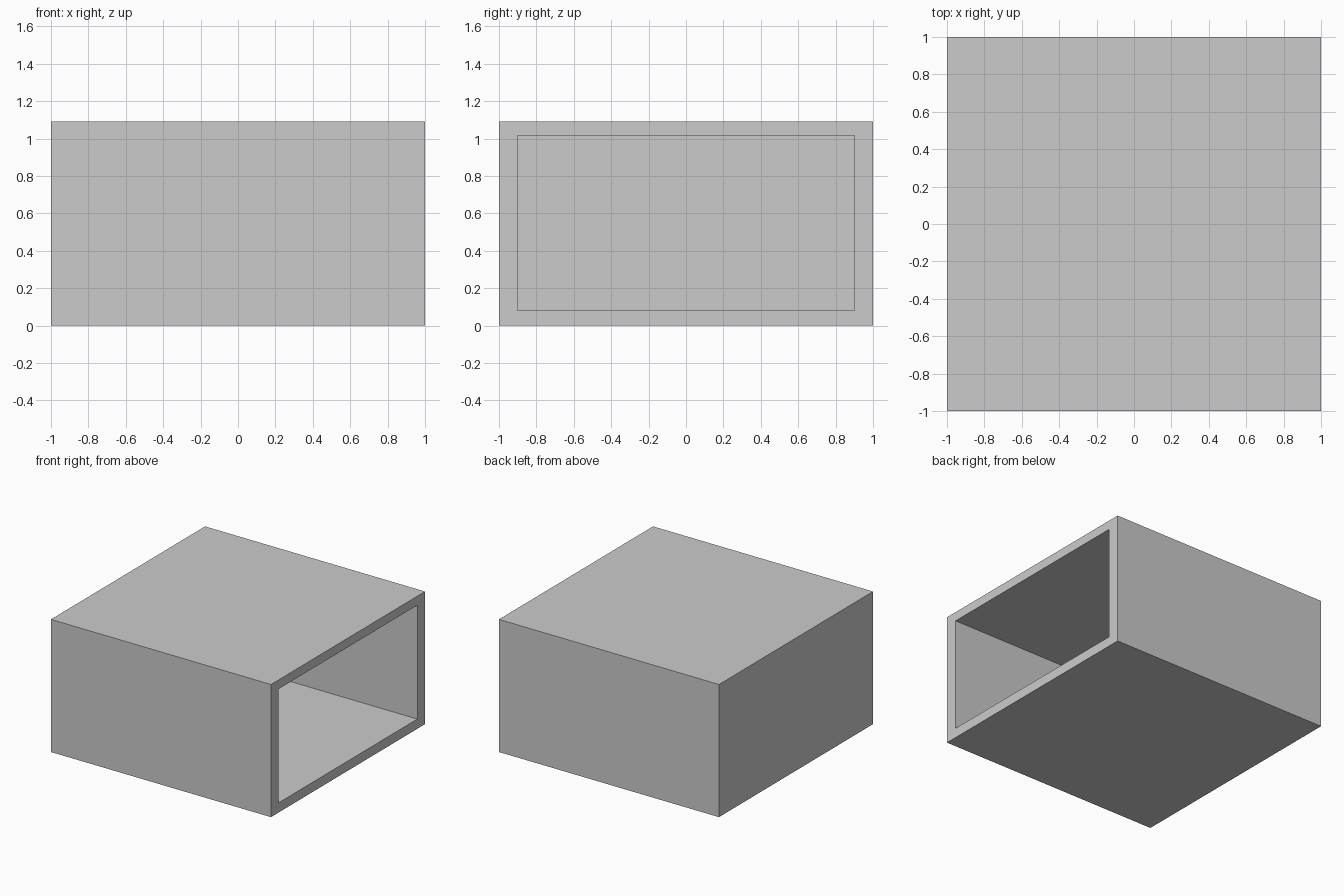
import bpy

if "Cube" in bpy.data.objects:
    bpy.data.objects.remove(bpy.data.objects["Cube"])


def panel(name, x, y, z):
    """Box spanning the given (min, max) ranges."""
    bpy.ops.mesh.primitive_cube_add(size=1, location=[(a + b) / 2 for a, b in (x, y, z)])
    obj = bpy.context.object
    obj.name = name
    obj.scale = [b - a for a, b in (x, y, z)]
    bpy.ops.object.transform_apply(location=False, rotation=False, scale=True)
    return obj


FLOOR, CEILING, TOP, WALL = 0.08, 1.015, 1.09, 0.1

# Floor and roof slabs
panel("floor", (-1, 1), (-1, 1), (0, FLOOR))
panel("roof", (-1, 1), (-1, 1), (CEILING, TOP))

# Front and rear side walls
for name, s in (("front_wall", -1), ("rear_wall", 1)):
    panel(name, (-1, 1), sorted((s, s * (1 - WALL))), (FLOOR, CEILING))

# Closed end opposite the opening
panel("end_wall", (-1, -1 + WALL), (-1 + WALL, 1 - WALL), (FLOOR, CEILING))
